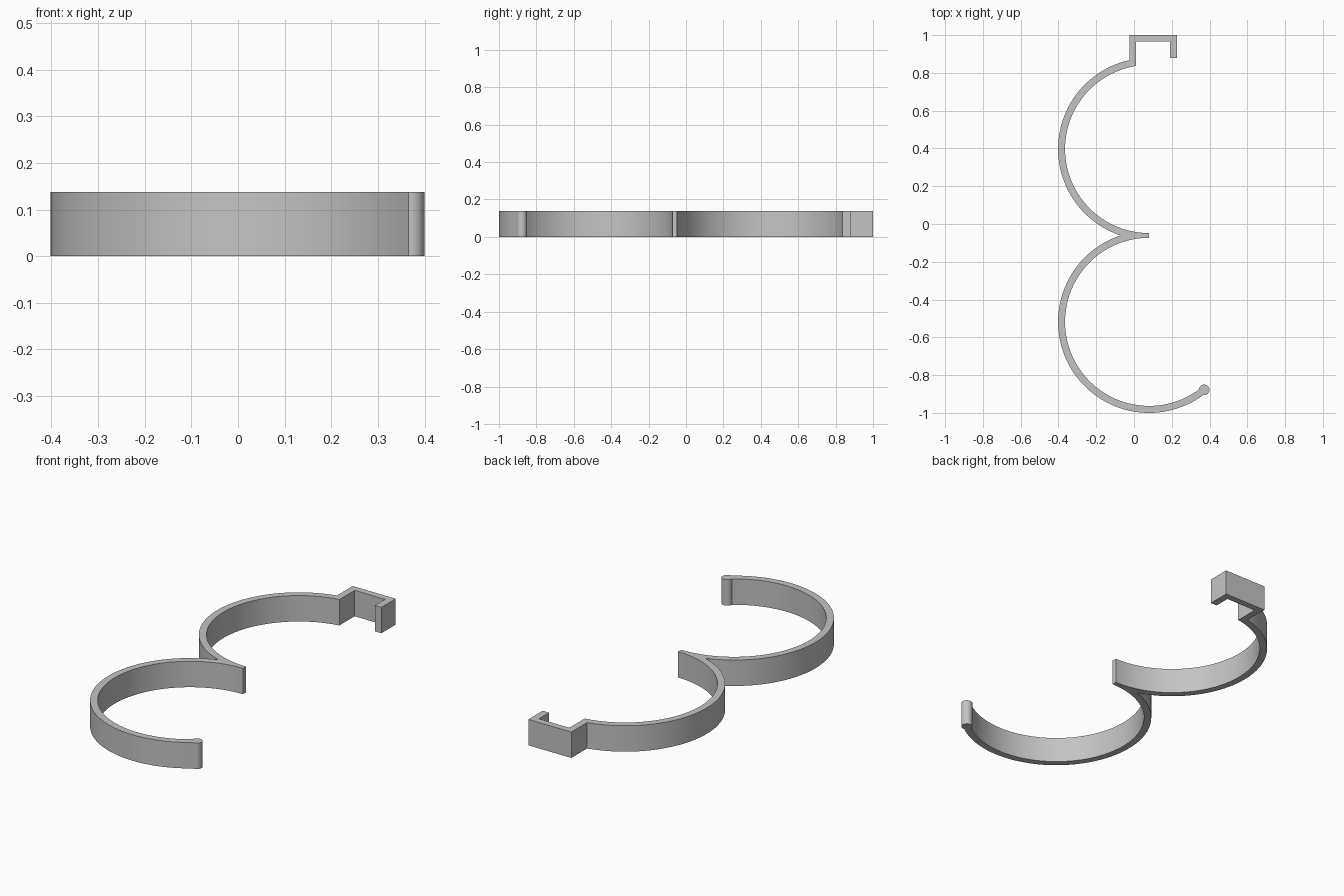
import bpy
import bmesh
from math import acos, asin, cos, sin, pi, radians

if "Cube" in bpy.data.objects:
    bpy.data.objects.remove(bpy.data.objects["Cube"], do_unlink=True)

HEIGHT = 0.138
OUTER, INNER = 0.482, 0.445
MID = (OUTER + INNER) / 2
CX, LOWER_Y, UPPER_Y = 0.08, -0.518, 0.397
BEAD = 0.028
END = radians(309)


def arc(cx, cy, r, start, end, steps):
    """Points on a circle from start to end angle, both included."""
    return [(cx + r * cos(start + (end - start) * i / steps),
             cy + r * sin(start + (end - start) * i / steps))
            for i in range(steps + 1)]


# Where the two outer circles meet, and where the bead meets the ring
joint = asin((UPPER_Y - LOWER_Y) / 2 / OUTER)
bead_angle = acos((OUTER - INNER) / 2 / BEAD)
ring_end = END - BEAD * sin(bead_angle) / MID

# Hook dimensions
post_out, post_in, lip_in, lip_out = -0.025, 0.011, 0.19, 0.228
bar_top, bar_bottom, lip_end = 1.0, 0.965, 0.88

# Closed outline: outer arcs, hook, inner arcs, rounded bead
outline = arc(CX, LOWER_Y, OUTER, ring_end, pi - joint, 64)
outline += arc(CX, UPPER_Y, OUTER, pi + joint, acos((post_out - CX) / OUTER), 48)[1:]
outline += [(post_out, bar_top), (lip_out, bar_top), (lip_out, lip_end),
            (lip_in, lip_end), (lip_in, bar_bottom), (post_in, bar_bottom)]
outline += arc(CX, UPPER_Y, INNER, acos((post_in - CX) / INNER), 1.5 * pi, 56)
outline += arc(CX, LOWER_Y, INNER, pi / 2, ring_end, 72)
outline += arc(CX + MID * cos(END), LOWER_Y + MID * sin(END), BEAD,
               END + pi + bead_angle, END - bead_angle, 20)[1:-1]

# Extrude the outline into a solid band
bm = bmesh.new()
base = bm.faces.new([bm.verts.new((x, y, 0)) for x, y in outline])
extruded = bmesh.ops.extrude_face_region(bm, geom=[base], use_keep_orig=True)
bmesh.ops.translate(bm, vec=(0, 0, HEIGHT),
                    verts=[v for v in extruded["geom"] if isinstance(v, bmesh.types.BMVert)])
bmesh.ops.recalc_face_normals(bm, faces=bm.faces)
bmesh.ops.triangulate(bm, faces=[f for f in bm.faces if len(f.verts) > 4])
mesh = bpy.data.meshes.new("double_ring_clip")
bm.to_mesh(mesh)
bm.free()
clip = bpy.data.objects.new("double_ring_clip", mesh)
bpy.context.collection.objects.link(clip)

# Plain grey
grey = bpy.data.materials.new("grey")
grey.use_nodes = True
colour = (0.55, 0.55, 0.55, 1)
grey.diffuse_color = colour
grey.node_tree.nodes["Principled BSDF"].inputs["Base Color"].default_value = colour
mesh.materials.append(grey)

# Smooth curved walls, crisp corners
bpy.ops.object.select_all(action="DESELECT")
clip.select_set(True)
bpy.context.view_layer.objects.active = clip
bpy.ops.object.shade_smooth_by_angle(angle=radians(30))
